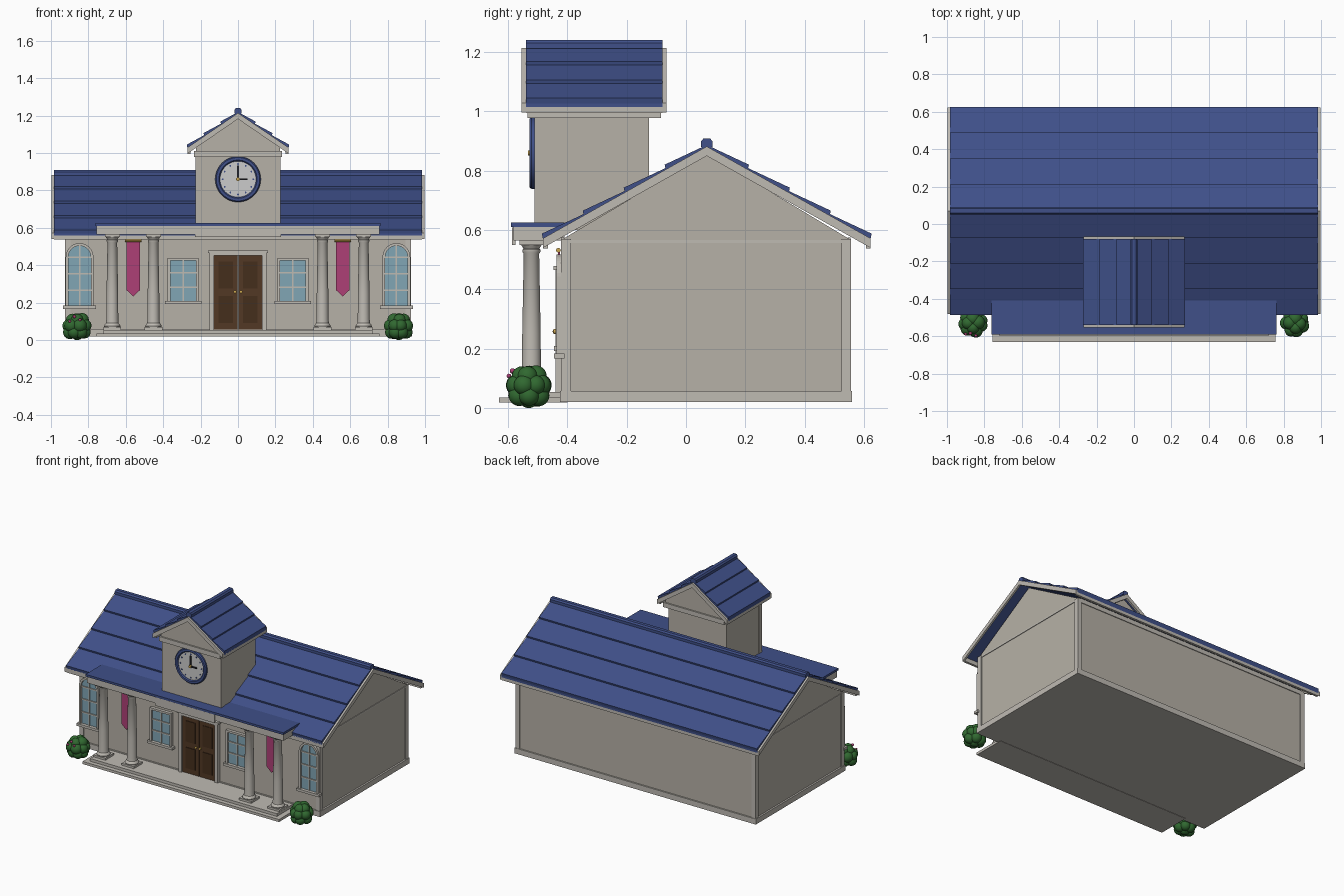
import bpy, bmesh, math, random
from mathutils import Matrix, Vector

if "Cube" in bpy.data.objects:
    bpy.data.objects.remove(bpy.data.objects["Cube"])

random.seed(4)

def material(name, r, g, b):
    m = bpy.data.materials.new(name)
    m.diffuse_color = (r, g, b, 1)
    m.use_nodes = True
    m.node_tree.nodes["Principled BSDF"].inputs["Base Color"].default_value = m.diffuse_color
    return m

WALL = material("wall_stone", .47, .44, .385)
TRIM = material("trim_stone", .52, .495, .45)
NAVY = material("navy_tiles", .05, .08, .25)
GLASS = material("glass", .22, .38, .46)
WOOD = material("door_wood", .085, .04, .018)
DARKWOOD = material("door_panel_wood", .06, .028, .012)
PINK = material("banner_cloth", .42, .05, .18)
GOLD = material("gold", .6, .38, .08)
LEAF = material("leaves", .03, .14, .03)
WHITE = material("clock_white", .8, .8, .8)
BLACK = material("black", .015, .015, .02)

def finish(name, bm, mat, smooth=False):
    bmesh.ops.recalc_face_normals(bm, faces=bm.faces)
    me = bpy.data.meshes.new(name)
    bm.to_mesh(me)
    bm.free()
    if smooth:
        for p in me.polygons:
            p.use_smooth = True
        me.set_sharp_from_angle(angle=math.radians(35))
    me.materials.append(mat)
    ob = bpy.data.objects.new(name, me)
    bpy.context.collection.objects.link(ob)
    return ob

def prism(name, pts, axis, a, b, mat, smooth=False):
    """Extrude a 2D outline (other axis, z) along x or y from a to b."""
    bm = bmesh.new()
    vs = [bm.verts.new((a, u, v) if axis == 'x' else (u, a, v)) for u, v in pts]
    f = bm.faces.new(vs)
    ext = bmesh.ops.extrude_face_region(bm, geom=[f])
    d = Vector((b - a, 0, 0)) if axis == 'x' else Vector((0, b - a, 0))
    bmesh.ops.translate(bm, vec=d, verts=[e for e in ext['geom'] if isinstance(e, bmesh.types.BMVert)])
    return finish(name, bm, mat, smooth)

def box(name, x0, x1, y0, y1, z0, z1, mat):
    return prism(name, [(x0, z0), (x1, z0), (x1, z1), (x0, z1)], 'y', y0, y1, mat)

def lathe(name, profile, loc, mat, n=32, facing_front=False):
    """Revolve (radius, height) points; facing_front turns the axis towards -y."""
    bm = bmesh.new()
    vs = [bm.verts.new((r, 0, h)) for r, h in profile]
    es = [bm.edges.new(p) for p in zip(vs, vs[1:])]
    bmesh.ops.spin(bm, geom=vs + es, cent=(0, 0, 0), axis=(0, 0, 1), angle=math.tau, steps=n)
    bmesh.ops.remove_doubles(bm, verts=bm.verts, dist=1e-5)
    if facing_front:
        bmesh.ops.rotate(bm, verts=bm.verts, matrix=Matrix.Rotation(math.pi / 2, 3, 'X'))
    bmesh.ops.translate(bm, verts=bm.verts, vec=loc)
    return finish(name, bm, mat, True)

def gable_roof(name, axis, c, apex, half, drop, a, b, n, over):
    """Overlapping tile courses, deck, rake boards, eave boards and ridge cap."""
    line = lambda u: apex - drop * u / half
    for s, side in ((-1, "near"), (1, "far")):
        for i in range(n):
            u0, u1 = half * i / n, half * (i + 1) / n
            prism(f"{name}_course_{side}_{i}", [(c + s * u0, line(u0)), (c + s * u1, line(u1)),
                  (c + s * (u1 + .004), line(u1) + .018), (c + s * u0, line(u0) + .007)], axis, a, b, NAVY)
        slab = lambda t, e: [(c, apex + e), (c + s * half, line(half) + e),
                             (c + s * half, line(half) - t), (c, apex - t)]
        prism(f"{name}_deck_{side}", slab(.012, 0), axis, a, b, NAVY)
        for p, q in ((a - over, a), (b, b + over)):
            prism(f"{name}_rake_{side}", slab(.03, .002), axis, p, q, TRIM)
        e = c + s * (half - .008)
        prism(f"{name}_eave_{side}", [(e - .008, line(half) - .032), (e + .008, line(half) - .032),
              (e + .008, line(half)), (e - .008, line(half))], axis, a, b, TRIM)
    prism(f"{name}_ridge_cap", [(c - .02, apex), (c + .02, apex), (c + .02, apex + .018),
          (c + .012, apex + .028), (c - .012, apex + .028), (c - .02, apex + .018)], axis, a, b, NAVY)

def outline(cx, hw, z0, z1, arch):
    if not arch:
        return [(cx - hw, z0), (cx - hw, z1), (cx + hw, z1), (cx + hw, z0)]
    arc = [(cx - hw * math.cos(math.pi * i / 20), z1 - hw + hw * math.sin(math.pi * i / 20)) for i in range(21)]
    return [(cx - hw, z0)] + arc + [(cx + hw, z0)]

def frame(name, cx, hw, z0, z1, t, y0, y1, arch=False):
    pts = outline(cx, hw, z0, z1, arch) + outline(cx, hw - t, z0, z1 - t, arch)[::-1]
    prism(name, pts, 'y', y0, y1, TRIM)

def window(name, cx, hw, z0, z1, arch, bars):
    frame(name + "_frame", cx, hw, z0, z1, .014, -.436, -.41, arch)
    prism(name + "_glass", outline(cx, hw - .012, z0, z1 - .012, arch), 'y', -.423, -.41, GLASS)
    box(name + "_mullion", cx - .004, cx + .004, -.43, -.42, z0, z1 - .01, TRIM)
    for z in bars:
        box(name + "_bar", cx - hw + .01, cx + hw - .01, -.43, -.42, z - .004, z + .004, TRIM)
    box(name + "_sill", cx - hw - .014, cx + hw + .014, -.445, -.41, z0 - .013, z0 + .004, TRIM)

# main hall: plinth, gabled body, corner boards, frieze bands
box("plinth", -.93, .93, -.425, .56, .02, .058, TRIM)
prism("hall_body", [(-.415, .05), (.55, .05), (.55, .57), (.07, .858), (-.415, .57)], 'x', -.918, .918, WALL)
for s in (-1, 1):
    for y0, y1 in ((-.421, -.388), (.525, .557)):
        x0, x1 = sorted((s * .895, s * .925))
        box("corner_board", x0, x1, y0, y1, .055, .57, TRIM)
for y0, y1 in ((-.42, -.41), (.545, .555)):
    box("frieze_board", -.9, .9, y0, y1, .545, .575, TRIM)
for s in (-1, 1):
    x0, x1 = sorted((s * .9, s * .922))
    box("gable_band", x0, x1, -.40, .54, .556, .566, TRIM)
gable_roof("hall_roof", 'x', .07, .88, .552, .31, -.985, .985, 4, .013)

# portico: steps, columns, entablature, flat roof
box("lower_step", -.757, .757, -.63, -.40, .018, .036, TRIM)
box("upper_step", -.72, .72, -.60, -.40, .036, .055, TRIM)
for x in (-.672, -.452, .452, .672):
    box("column_foot", x - .047, x + .047, -.568, -.474, .055, .069, TRIM)
    lathe("column", [(0, .066), (.042, .066), (.044, .074), (.040, .084), (.034, .09), (.032, .11), (.031, .25),
          (.026, .52), (.030, .526), (.030, .534), (.027, .538), (.036, .552), (0, .552)], (x, -.521, 0), TRIM)
    box("column_cap", x - .04, x + .04, -.561, -.481, .55, .567, TRIM)
box("entablature", -.757, .757, -.582, -.41, .565, .611, TRIM)
box("portico_roof", -.762, .762, -.59, -.41, .611, .626, NAVY)
box("sign_plate", -.23, .23, -.587, -.575, .55, .609, TRIM)

# clock tower
box("tower_body", -.224, .224, -.478, -.125, .6, .985, WALL)
box("tower_front", -.228, .228, -.51, -.476, .62, .985, WALL)
box("tower_beam", -.235, .235, -.535, -.085, .978, 1.01, TRIM)
prism("tower_gable", [(-.225, 1.005), (.225, 1.005), (.225, 1.04), (0, 1.185), (-.225, 1.04)], 'y', -.525, -.095, WALL)
gable_roof("tower_roof", 'y', 0, 1.212, .27, .185, -.54, -.08, 3, .014)

# clock
C = (0, -.508, .86)
lathe("clock_rim", [(.096, 0), (.122, 0), (.122, .012), (.116, .019), (.102, .019), (.096, .012), (.096, 0)], C, NAVY, 48, True)
lathe("clock_face", [(0, 0), (.1, 0), (.1, .01), (0, .01)], C, WHITE, 48, True)
for i in range(12):
    a = math.tau * i / 12
    lathe("hour_mark", [(0, .008), (.005, .008), (.005, .013), (0, .013)],
          (.082 * math.sin(a), C[1], C[2] + .082 * math.cos(a)), NAVY, 10, True)
box("minute_hand", -.005, .005, -.524, -.519, .85, .932, BLACK)
box("hour_hand", -.01, .05, -.527, -.522, .855, .865, BLACK)
lathe("clock_hub", [(0, .008), (.009, .008), (.009, .024), (0, .024)], C, GOLD, 16, True)

# double door with raised panels and knobs
frame("door_frame", 0, .152, .055, .475, .024, -.44, -.41)
box("door_lintel", -.16, .16, -.446, -.41, .465, .479, TRIM)
for s in (-1, 1):
    x0, x1 = sorted((s * .002, s * .129))
    box("door_leaf", x0, x1, -.428, -.41, .056, .452, WOOD)
    for z0, z1 in ((.09, .235), (.275, .42)):
        box("door_panel", x0 + .026, x1 - .026, -.432, -.42, z0, z1, DARKWOOD)
    lathe("door_knob", [(0, .0), (.004, .0), (.004, .01), (.008, .014), (.008, .02), (0, .024)],
          (s * .016, -.426, .258), GOLD, 14, True)

# windows, banners
for s in (-1, 1):
    window("square_window", s * .293, .083, .205, .44, False, (.283, .36))
    window("arched_window", s * .847, .074, .18, .518, True, (.265, .355, .442))
    x = s * .56
    box("banner", x - .037, x + .037, -.432, -.424, .268, .53, PINK)
    prism("banner_tip", [(x - .037, .268), (x + .037, .268), (x, .234)], 'y', -.432, -.424, PINK)
    ring = [(-.43 + .008 * math.cos(math.tau * i / 10), .532 + .008 * math.sin(math.tau * i / 10)) for i in range(10)]
    prism("banner_rod", ring, 'x', x - .043, x + .043, GOLD, True)

# bushes made of round lobes, flowers on the left one
def blobs(name, spheres, mat, sub):
    bm = bmesh.new()
    for p, r in spheres:
        bmesh.ops.create_icosphere(bm, subdivisions=sub, radius=r, matrix=Matrix.Translation(p))
    finish(name, bm, mat, True)

for s in (-1, 1):
    c = Vector((s * .86, -.53, .072))
    lobes = [(c, .058)]
    for k, (z, count, d) in enumerate(((-.03, 6, .036), (.005, 7, .042), (.035, 4, .024))):
        for i in range(count):
            a = math.tau * (i + .5 * k) / count + random.uniform(-.2, .2)
            r = random.uniform(.033, .038)
            lobes.append((c + Vector((d * 1.08 * math.cos(a), d * math.sin(a), z)), r))
    lobes.append((c + Vector((0, 0, -.036)), .036))
    blobs("bush", lobes, LEAF, 3)
blobs("bush_flowers", [((-.875, -.585, .125), .009), ((-.845, -.597, .108), .008), ((-.9, -.588, .1), .008)], PINK, 2)
